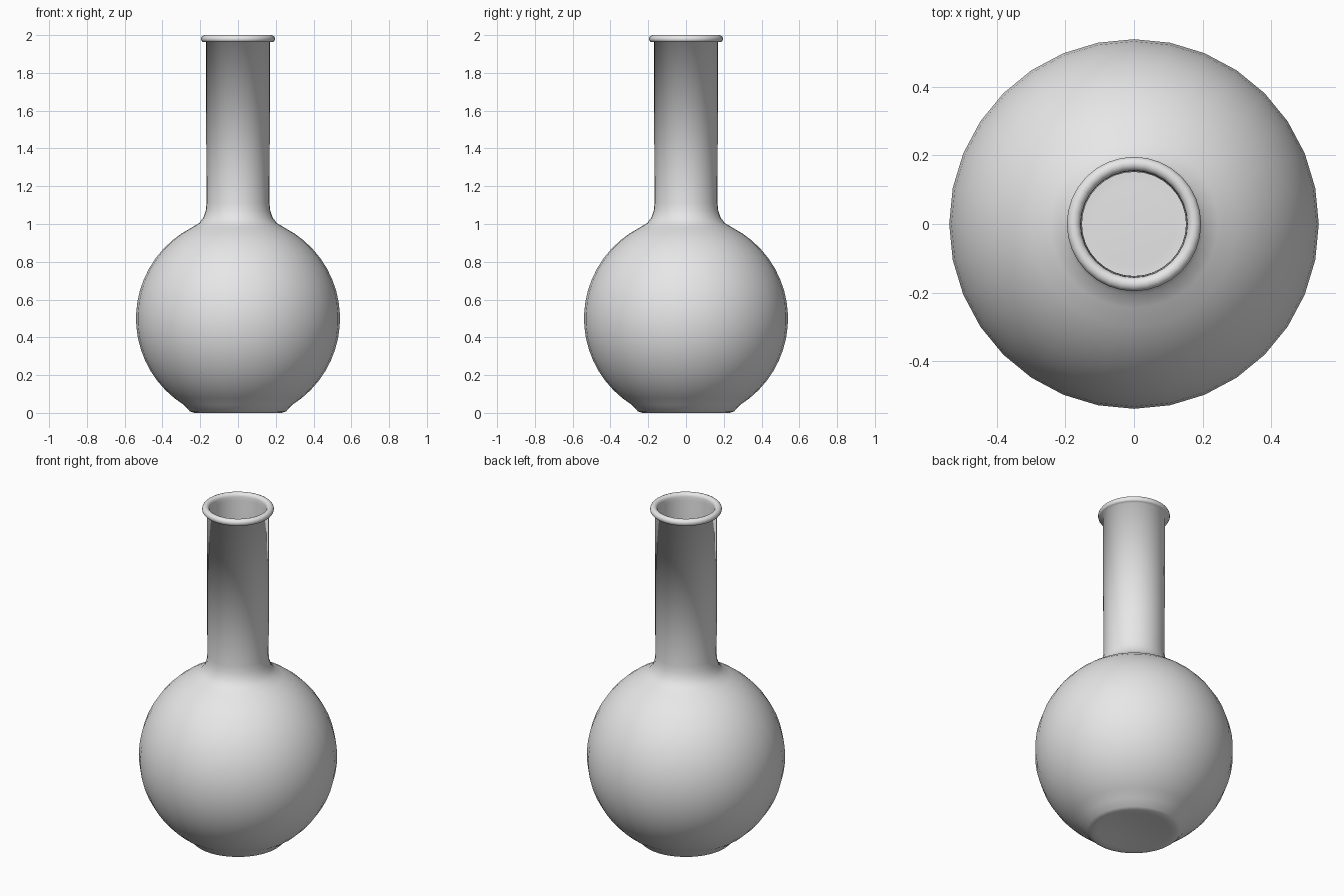
import bpy, bmesh, math

if "Cube" in bpy.data.objects:
    bpy.data.objects.remove(bpy.data.objects["Cube"])

SIDES = 32
R, CZ = 0.54, 0.5      # bulb radius and centre height
WALL = 0.015

grey = bpy.data.materials.new("pale_grey")
grey.diffuse_color = (0.8, 0.8, 0.8, 1)
grey.use_nodes = True
grey.node_tree.nodes["Principled BSDF"].inputs["Base Color"].default_value = grey.diffuse_color


def arc(r, a0, a1, n, cx=0.0, cz=CZ):
    pts = []
    for i in range(n + 1):
        a = math.radians(a0 + (a1 - a0) * i / n)
        pts.append((cx + r * math.cos(a), cz + r * math.sin(a)))
    return pts


def lathe(name, profile):
    bm = bmesh.new()
    rings = []
    for r, z in profile:
        if r < 1e-5:
            rings.append([bm.verts.new((0, 0, z))])
        else:
            rings.append([bm.verts.new((r * math.cos(math.tau * i / SIDES),
                                        r * math.sin(math.tau * i / SIDES), z))
                          for i in range(SIDES)])
    for a, b in zip(rings, rings[1:]):
        for i in range(SIDES):
            j = (i + 1) % SIDES
            quad = [a[i % len(a)], a[j % len(a)], b[j % len(b)], b[i % len(b)]]
            bm.faces.new(list(dict.fromkeys(quad)))
    bmesh.ops.recalc_face_normals(bm, faces=bm.faces)
    for f in bm.faces:
        f.smooth = True
    me = bpy.data.meshes.new(name)
    bm.to_mesh(me)
    bm.free()
    me.materials.append(grey)
    ob = bpy.data.objects.new(name, me)
    bpy.context.collection.objects.link(ob)
    return ob


# Outside: slightly hollowed base, round bulb, flared shoulder, neck
outer = [(0, 0.02), (0.12, 0.015), (0.2, 0.003), (0.23, 0.0), (0.255, 0.008)]
outer += arc(R, -58, 63, 18)
outer += [(0.205, 1.005), (0.183, 1.035), (0.171, 1.07), (0.167, 1.11), (0.17, 1.965)]
# Rolled rim
rim = arc(0.02, -50, 180, 9, 0.176, 1.98)
# Inside wall, back down to the floor
inner = [(0.155, 1.96), (0.152, 1.11), (0.156, 1.07), (0.168, 1.03), (0.19, 0.995)]
inner += arc(R - WALL, 63, -58, 18)
inner += [(0.2, 0.03), (0.12, 0.033), (0, 0.036)]
lathe("round_flask", outer + rim + inner)
